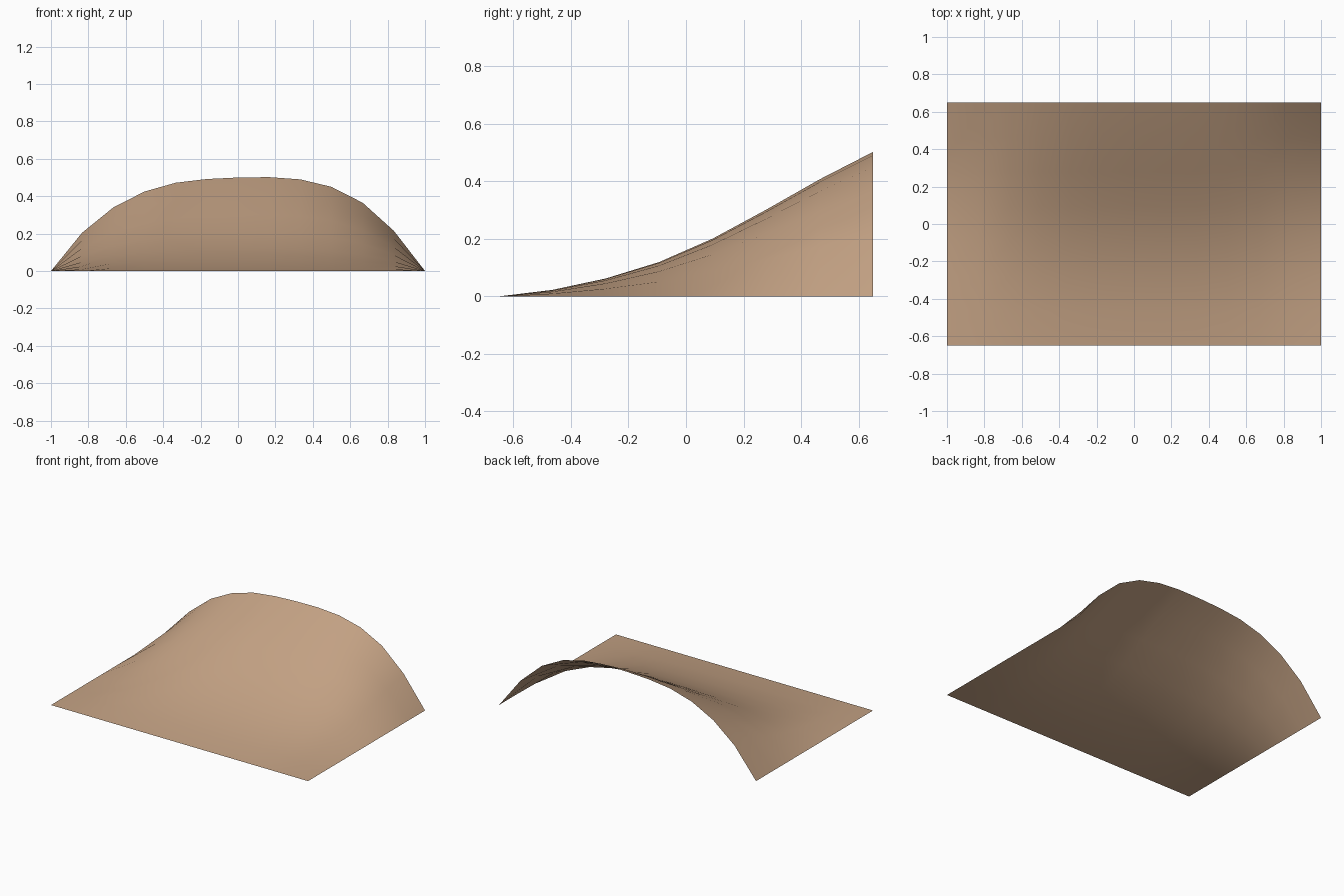
import bpy

if "Cube" in bpy.data.objects:
    bpy.data.objects.remove(bpy.data.objects["Cube"])

# Arched back edge (left to right) and how the arch fades towards the front edge
arch = [0, 0.205, 0.34, 0.425, 0.472, 0.492, 0.5, 0.502, 0.49, 0.45, 0.365, 0.215, 0]
fade = [0, 0.045, 0.124, 0.238, 0.4, 0.6, 0.81, 1]
nx, ny = len(arch), len(fade)

# Curved sheet as a regular grid
verts = [(-1 + 2 * i / (nx - 1), -0.65 + 1.3 * j / (ny - 1), arch[i] * fade[j])
         for j in range(ny) for i in range(nx)]
faces = [(j * nx + i, j * nx + i + 1, (j + 1) * nx + i + 1, (j + 1) * nx + i)
         for j in range(ny - 1) for i in range(nx - 1)]
mesh = bpy.data.meshes.new("curved_sheet")
mesh.from_pydata(verts, [], faces)
mesh.shade_smooth()
sheet = bpy.data.objects.new("curved_sheet", mesh)
bpy.context.collection.objects.link(sheet)

# Tan material
tan = bpy.data.materials.new("tan")
tan.diffuse_color = (0.55, 0.36, 0.23, 1)
tan.use_nodes = True
tan.node_tree.nodes["Principled BSDF"].inputs["Base Color"].default_value = tan.diffuse_color
mesh.materials.append(tan)
